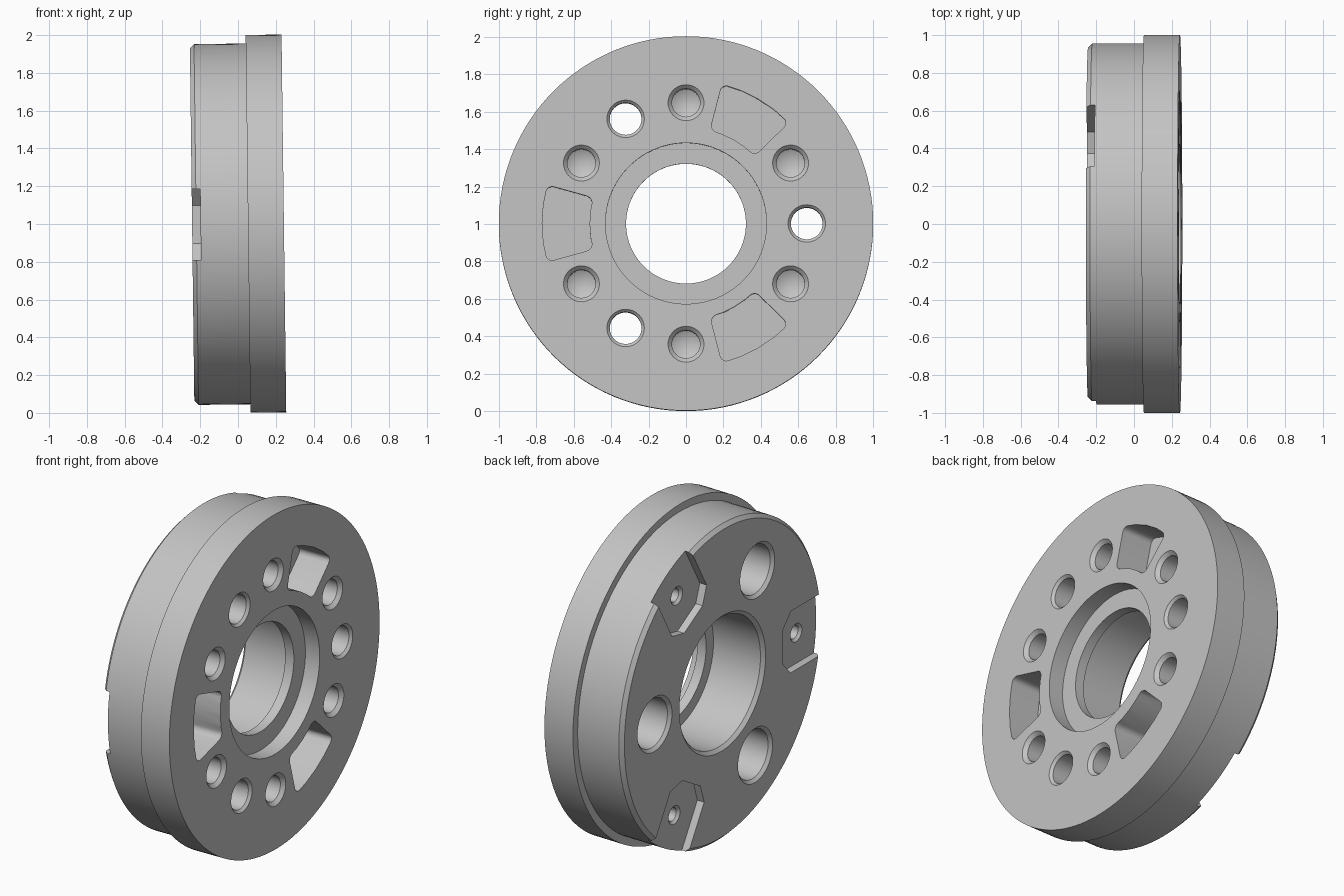
import bpy, bmesh, math
from mathutils import Matrix, Vector

if "Cube" in bpy.data.objects:
    bpy.data.objects.remove(bpy.data.objects["Cube"], do_unlink=True)

LEFT, RIGHT, STEP = -0.243, 0.243, 0.053   # stations along the axis (x)


def turn(angle):
    return Matrix.Rotation(math.radians(angle), 4, "X")


def at(angle, radius):
    return turn(angle) @ Matrix.Translation((0, radius, 0))


def lathe(bm, profile, steps, matrix=Matrix(), closed=False):
    """Spin (x, radius) points about the x axis, then place the result."""
    part = bmesh.new()
    verts = [part.verts.new((x, r, 0)) for x, r in profile]
    edges = [part.edges.new(pair) for pair in zip(verts, verts[1:])]
    if closed:
        edges.append(part.edges.new((verts[-1], verts[0])))
    bmesh.ops.spin(part, geom=verts + edges, axis=(1, 0, 0), cent=(0, 0, 0),
                   angle=math.tau, steps=steps, use_merge=True)
    add(bm, part, matrix)


def prism(bm, outline, x0, x1, matrix, corners=(), radius=0):
    """Extrude a (y, z) outline along x, rounding the chosen corners."""
    part = bmesh.new()
    verts = [part.verts.new((x0, y, z)) for y, z in outline]
    face = part.faces.new(verts)
    out = bmesh.ops.extrude_face_region(part, geom=[face])["geom"]
    moved = [g for g in out if isinstance(g, bmesh.types.BMVert)]
    bmesh.ops.translate(part, verts=moved, vec=(x1 - x0, 0, 0))
    if radius:
        spots = [Vector(outline[i]) for i in corners]
        edges = [e for e in part.edges
                 if abs(e.verts[0].co.x - e.verts[1].co.x) > 0.01
                 and any((e.verts[0].co.yz - s).length < 0.001 for s in spots)]
        bmesh.ops.bevel(part, geom=edges, offset=radius, segments=5,
                        profile=0.5, affect="EDGES")
    add(bm, part, matrix)


def add(bm, part, matrix):
    bmesh.ops.remove_doubles(part, verts=part.verts, dist=0.00001)
    bmesh.ops.recalc_face_normals(part, faces=part.faces)
    part.transform(matrix)
    mesh = bpy.data.meshes.new("part")
    part.to_mesh(mesh)
    part.free()
    bm.from_mesh(mesh)
    bpy.data.meshes.remove(mesh)


def make_object(name, bm):
    mesh = bpy.data.meshes.new(name)
    bm.to_mesh(mesh)
    bm.free()
    obj = bpy.data.objects.new(name, mesh)
    bpy.context.collection.objects.link(obj)
    return obj


# Flanged disc with a stepped centre bore
body = bmesh.new()
lathe(body, [
    (RIGHT, 0.43), (RIGHT, 1.0), (STEP, 1.0), (STEP, 0.955),
    (LEFT + 0.022, 0.955), (LEFT, 0.933),
    (LEFT, 0.41), (LEFT + 0.02, 0.39),
    (0.09, 0.39), (0.09, 0.32), (0.148, 0.32), (0.148, 0.43),
], 128, closed=True)
disc = make_object("flanged_disc", body)

# Holes, pockets and notches to cut away
cuts = bmesh.new()
for a in (0, 120, 240):
    # stepped bolt holes, all the way through
    lathe(cuts, [
        (-0.3, 0), (-0.3, 0.165), (LEFT, 0.165), (LEFT + 0.018, 0.147),
        (0.06, 0.147), (0.06, 0.085), (RIGHT - 0.015, 0.085),
        (RIGHT, 0.1), (0.3, 0.1), (0.3, 0),
    ], 40, at(a, 0.645))
for a in range(30, 360, 60):
    # blind holes with cone bottoms
    lathe(cuts, [
        (0.3, 0), (0.3, 0.096), (RIGHT, 0.096), (RIGHT - 0.021, 0.075),
        (0.0, 0.075), (-0.04, 0),
    ], 40, at(a, 0.645))
for a in (60, 180, 300):
    # rounded sector pockets in the flange face
    n = 4
    half = math.radians(15.5)
    sweep = [half * (2 * i / n - 1) for i in range(n + 1)]
    arc = [(0.768 * math.cos(t), 0.768 * math.sin(t)) for t in sweep]
    arc += [(0.515 * math.cos(t), 0.515 * math.sin(t)) for t in reversed(sweep)]
    prism(cuts, arc, 0.043, 0.3, turn(a), (0, n, n + 1, 2 * n + 1), 0.035)
    # edge notches with a small screw hole
    side = [(1.1, 0.187), (0.65, 0.187), (0.572, 0.1)]
    notch = side + [(u, -v) for u, v in reversed(side)]
    prism(cuts, notch, -0.3, -0.198, turn(a))
cutter = make_object("hole_cutter", cuts)

screws = bmesh.new()
for a in (60, 180, 300):
    lathe(screws, [(-0.3, 0), (-0.3, 0.055), (-0.198, 0.055), (-0.183, 0.04),
                   (-0.05, 0.04), (-0.03, 0)], 28, at(a, 0.765))
screw_cutter = make_object("screw_hole_cutter", screws)

# Apply the cuts
bpy.context.view_layer.objects.active = disc
for tool in (cutter, screw_cutter):
    tool.hide_render = True
    mod = disc.modifiers.new("cut", "BOOLEAN")
    mod.operation = "DIFFERENCE"
    mod.solver = "EXACT"
    mod.object = tool
    bpy.ops.object.modifier_apply(modifier=mod.name)
    bpy.data.objects.remove(tool, do_unlink=True)

# Plain grey metal
grey = bpy.data.materials.new("light_grey")
grey.use_nodes = True
colour = (0.55, 0.55, 0.55, 1)
grey.diffuse_color = colour
grey.node_tree.nodes["Principled BSDF"].inputs["Base Color"].default_value = colour
disc.data.materials.clear()
disc.data.materials.append(grey)
for poly in disc.data.polygons:
    poly.material_index = 0

# Stand the disc up with its slight lean
disc.matrix_world = (Matrix.Translation((0, 0, 1))
                     @ Matrix.Rotation(-0.0125, 4, "Y"))
bpy.ops.object.select_all(action="DESELECT")
disc.select_set(True)
bpy.ops.object.shade_smooth_by_angle(angle=math.radians(25))
